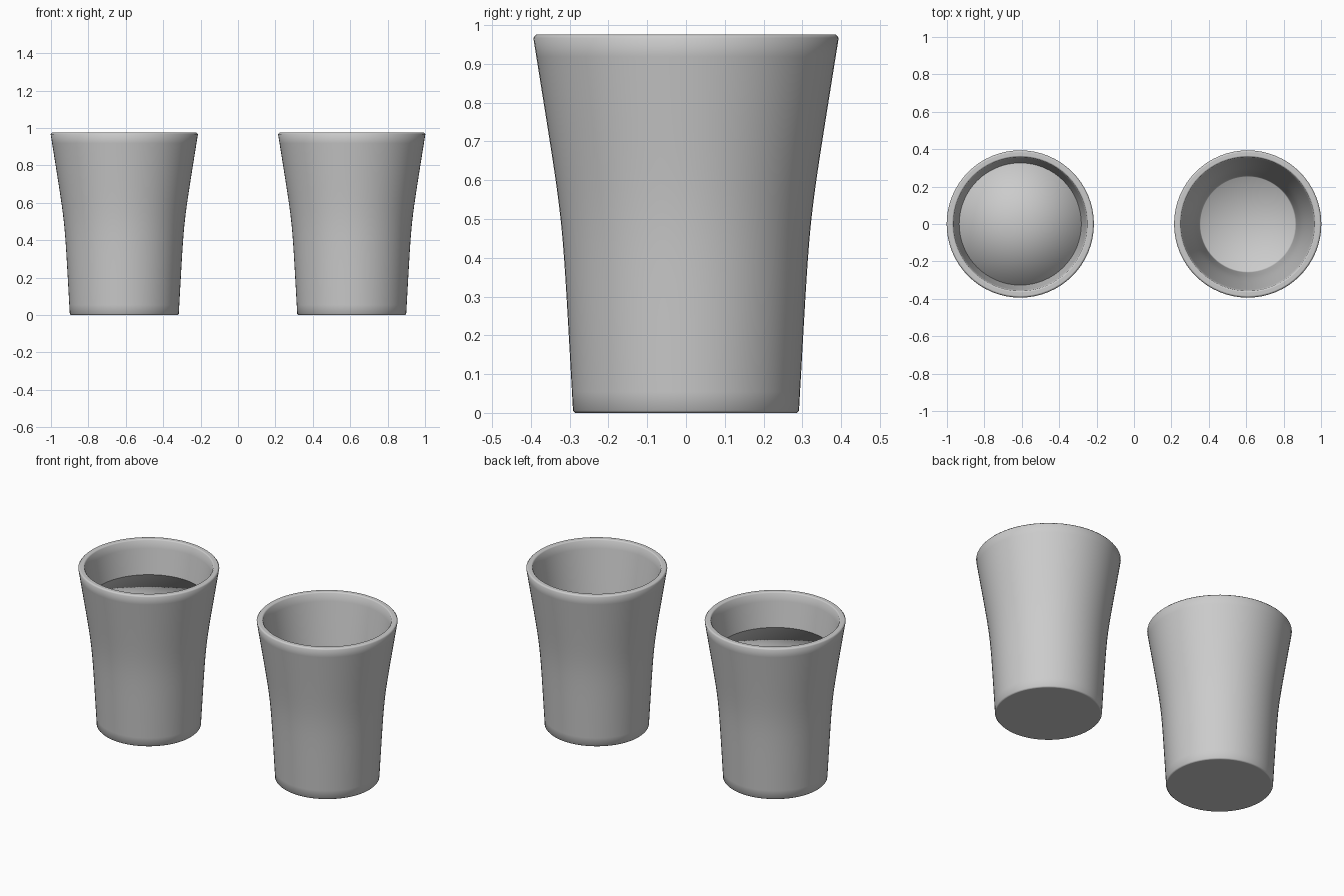
import bpy
import bmesh
import math

SIDES = 64
HEIGHT = 0.975
WALL = 0.036
FLOOR = 0.035
FILL_LEVEL = 0.772

cube = bpy.data.objects.get("Cube")
if cube:
    bpy.data.objects.remove(cube, do_unlink=True)


def make_material(name, value):
    mat = bpy.data.materials.new(name)
    mat.use_nodes = True
    color = (value, value, value, 1)
    mat.diffuse_color = color
    mat.node_tree.nodes["Principled BSDF"].inputs["Base Color"].default_value = color
    return mat


grey = make_material("plain grey", 0.6)


def outer_radius(z):
    # Gentle straight taper that blends into a wider flare near the rim
    blend = 0.06
    flare = blend * math.log(1 + math.exp((z - 0.5) / blend))
    return 0.291 + 0.056 * z + 0.104 * flare


def inner_radius(z):
    return outer_radius(z) - WALL


def steps(start, end, count):
    return [start + (end - start) * i / count for i in range(count + 1)]


def lathe(name, profile, x):
    """Revolve (radius, z) points about z; close both ends with a fan."""
    bm = bmesh.new()
    rings = []
    for r, z in profile:
        rings.append([bm.verts.new((r * math.cos(a), r * math.sin(a), z))
                      for a in steps(0, math.tau, SIDES)[:-1]])
    for low, high in zip(rings, rings[1:]):
        for i in range(SIDES):
            j = (i + 1) % SIDES
            bm.faces.new((low[i], low[j], high[j], high[i]))
    for ring, (r, z) in ((rings[0], profile[0]), (rings[-1], profile[-1])):
        centre = bm.verts.new((0, 0, z))
        for i in range(SIDES):
            bm.faces.new((ring[i], ring[(i + 1) % SIDES], centre))
    bmesh.ops.recalc_face_normals(bm, faces=bm.faces)
    mesh = bpy.data.meshes.new(name)
    bm.to_mesh(mesh)
    bm.free()
    mesh.materials.append(grey)
    mesh.shade_smooth()
    obj = bpy.data.objects.new(name, mesh)
    obj.location.x = x
    bpy.context.collection.objects.link(obj)
    return obj


def make_cup(name, x):
    # Base, outer wall, softened rim, inner wall and floor in one profile
    profile = [(0.282, 0), (0.286, 0)]
    profile += [(outer_radius(z), z) for z in steps(0.006, HEIGHT - 0.008, 20)]
    profile += [(0.387, HEIGHT), (0.383, HEIGHT), (0.366, HEIGHT), (0.363, HEIGHT)]
    profile += [(inner_radius(z), z) for z in steps(HEIGHT - 0.006, FLOOR + 0.006, 20)]
    profile.append((inner_radius(FLOOR) - 0.004, FLOOR))
    cup = lathe(name, profile, x)
    bpy.ops.object.select_all(action="DESELECT")
    cup.select_set(True)
    bpy.context.view_layer.objects.active = cup
    bpy.ops.object.shade_smooth_by_angle(angle=math.radians(60))
    return cup


# Pair of cups side by side
make_cup("right_cup", -0.608)
make_cup("left_cup", 0.608)

# Drink filling the right cup, softly shaded over its top edge
lathe("drink", [(inner_radius(z) + 0.001, z) for z in steps(FLOOR, FILL_LEVEL, 12)], -0.608)
